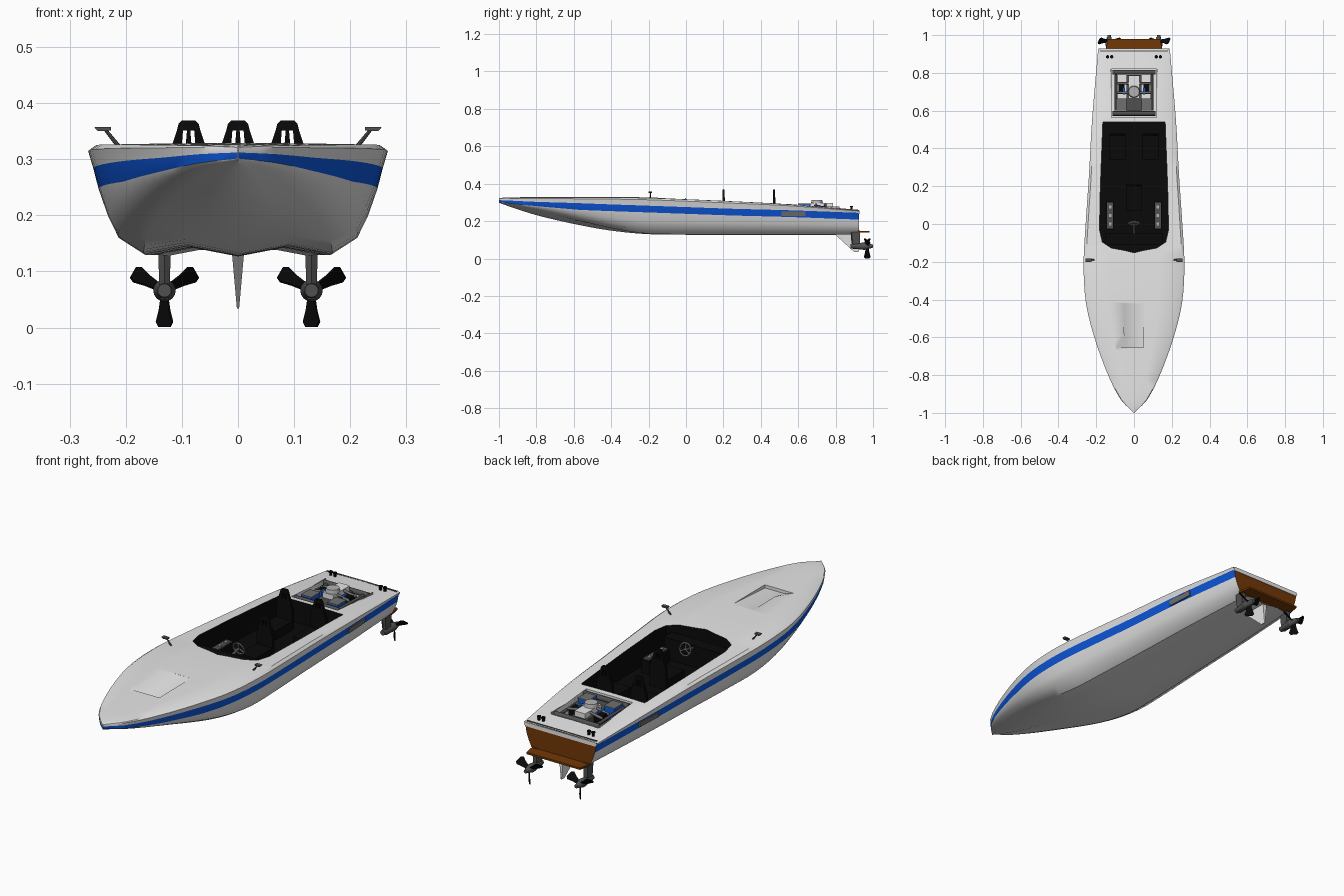
import bpy, bmesh, math
from mathutils import Matrix, Vector

if "Cube" in bpy.data.objects:
    bpy.data.objects.remove(bpy.data.objects["Cube"])


def material(name, r, g, b):
    m = bpy.data.materials.new(name)
    m.diffuse_color = (r, g, b, 1)
    m.use_nodes = True
    m.node_tree.nodes["Principled BSDF"].inputs["Base Color"].default_value = m.diffuse_color
    return m


WHITE = material("white_paint", 0.9, 0.9, 0.9)
BLUE = material("blue_stripe", 0.004, 0.1, 0.75)
BLACK = material("black_trim", 0.003, 0.003, 0.003)
GRAY = material("dark_gray_metal", 0.08, 0.08, 0.08)
VENT = material("vent_gray", 0.16, 0.16, 0.165)
STEEL = material("light_steel", 0.45, 0.45, 0.46)
BROWN = material("varnished_wood", 0.17, 0.04, 0.002)


def finish(obj, angle=35):
    bpy.ops.object.select_all(action='DESELECT')
    bpy.context.view_layer.objects.active = obj
    obj.select_set(True)
    bpy.ops.object.shade_smooth_by_angle(angle=math.radians(angle))
    return obj


def loft(name, rings, mats, rule=None):
    """Skin closed rings of equal length and cap both ends."""
    bm = bmesh.new()
    vs = [[bm.verts.new(p) for p in ring] for ring in rings]
    n = len(rings[0])
    for a, b in zip(vs, vs[1:]):
        for i in range(n):
            f = bm.faces.new((a[i], a[(i + 1) % n], b[(i + 1) % n], b[i]))
            f.material_index = rule(i) if rule else 0
    bm.faces.new(vs[0])
    end = bm.faces.new(vs[-1])
    end.material_index = rule(-1) if rule else 0
    bmesh.ops.recalc_face_normals(bm, faces=bm.faces)
    me = bpy.data.meshes.new(name)
    bm.to_mesh(me)
    bm.free()
    for m in mats:
        me.materials.append(m)
    obj = bpy.data.objects.new(name, me)
    bpy.context.collection.objects.link(obj)
    return finish(obj)


def box(name, x0, x1, y0, y1, z0, z1, mat):
    ring = [(x0, y0), (x1, y0), (x1, y1), (x0, y1)]
    return loft(name, [[(x, y, z) for x, y in ring] for z in (z0, z1)], [mat])


def rod(name, a, b, r0, r1, mat, n=12):
    a, b = Vector(a), Vector(b)
    q = (b - a).to_track_quat('Z', 'Y')
    circ = [Vector((math.cos(t), math.sin(t), 0)) for t in (math.tau * i / n for i in range(n))]
    return loft(name, [[p + q @ (c * r) for c in circ] for p, r in ((a, r0), (b, r1))], [mat])


def panel(name, outline, y, depth, mat):
    """Outline in x, z extruded along y."""
    return loft(name, [[(x, yy, z) for x, z in outline] for yy in (y, y + depth)], [mat])


# Hull stations: y, half width, keel height, deck height, stripe top
STATIONS = [(-1.0, .0012, .298, .322, .312), (-.93, .07, .273, .325, .309),
            (-.8, .137, .232, .326, .303), (-.6, .21, .185, .327, .297),
            (-.42, .254, .152, .327, .290), (-.22, .267, .131, .325, .283),
            (0, .256, .127, .317, .275), (.25, .239, .127, .306, .266),
            (.55, .222, .127, .290, .258), (.925, .19, .127, .258, .244)]


def station(y):
    """Smooth interpolation between the stations."""
    k = max(i for i in range(len(STATIONS) - 1) if STATIONS[i][0] <= y + 1e-6)
    p, q = STATIONS[k], STATIONS[k + 1]
    o, r = STATIONS[max(k - 1, 0)], STATIONS[min(k + 2, len(STATIONS) - 1)]
    h = q[0] - p[0]
    t = (y - p[0]) / h
    out = []
    for j in range(1, 5):
        m0 = (q[j] - o[j]) / (q[0] - o[0]) * h
        m1 = (r[j] - p[j]) / (r[0] - p[0]) * h
        out.append((2*t**3 - 3*t*t + 1) * p[j] + (t**3 - 2*t*t + t) * m0
                   + (3*t*t - 2*t**3) * q[j] + (t**3 - t*t) * m1)
    return out


def hull_ring(y):
    w, zk, zd, zt = station(y)
    t = min(1, (y + 1) / 0.85)
    s = t * t * (3 - 2 * t)
    zb = zt - min(.036, .011 + .05 * t)
    h = zb - zk
    mix = lambda a, b: a + (b - a) * s
    half = [(0, zk), (.34 * w, zk + mix(.32, .15) * h), (.63 * w, zk + mix(.56, .02) * h),
            (.8 * w, zk + mix(.72, .27) * h), (.87 * w, zk + mix(.84, .6) * h),
            (mix(.94, .93) * w, zb), (.965 * w, zt), (w, zd - .25 * (zd - zt)),
            (.95 * w, zd - .001), (.5 * w, zd + .001), (0, zd + .002)]
    return [(x, y, z) for x, z in half] + [(-x, y, z) for x, z in half[-2:0:-1]]


def hull_color(i):
    return 2 if i < 0 else 1 if i in (5, 14) else 0


ys = [-1, -.985, -.96] + [-.93 + i * 1.855 / 36 for i in range(37)]
ys[-1] = .925
hull = loft("hull", [hull_ring(y) for y in ys], [WHITE, BLUE, BROWN], hull_color)


def cut(cutter):
    mod = hull.modifiers.new("cut", 'BOOLEAN')
    mod.operation, mod.solver = 'DIFFERENCE', 'EXACT'
    mod.material_mode = 'TRANSFER'
    mod.object = cutter
    bpy.context.view_layer.objects.active = hull
    bpy.ops.object.modifier_apply(modifier=mod.name)
    bpy.data.objects.remove(cutter)


# Openings: cockpit, engine bay and foredeck air duct
side = [(.165, .54), (.178, .2), (.183, -.03), (.168, -.095), (.12, -.127), (.05, -.14)]
outline = side + [(0, -.152)] + [(-x, y) for x, y in side[::-1]]
cut(loft("cockpit_cutter", [[(x, y, z) for x, y in outline] for z in (.19, .4)], [BLACK]))
cut(box("engine_cutter", -.12, .12, .565, .82, .215, .4, WHITE))
cut(loft("duct_cutter", [[(-.055, -.42, .3285), (.05, -.42, .3285), (.05, -.42, .36), (-.055, -.42, .36)],
                         [(-.05, -.655, .314), (.05, -.655, .314), (.055, -.655, .36), (-.2, -.655, .36)]],
         [WHITE]))
finish(hull, 48)

# Engine bay rim and engine
for s in (-1, 1):
    box("engine_bay_rail", s * .122 - .002, s * .122 + .002, .565, .82, .24, .277, STEEL)
    box("engine_rocker", s * .068 - .026, s * .068 + .026, .6, .665, .22, .289, BLUE)
    box("engine_rocker_lid", s * .068 - .027, s * .068 + .027, .6, .665, .289, .293, VENT)
    box("engine_side_block", s * .066 - .016, s * .066 + .016, .69, .75, .21, .28, BLACK)
    box("engine_side_cap", s * .052 - .005, s * .052 + .005, .685, .72, .21, .286, BLUE)
    rod("exhaust_header", (s * .095, .6, .272), (s * .095, .79, .266), .007, .007, GRAY)
    for y in (.695, .745):
        rod("intake_runner", (s * .015, y, .29), (s * .09, y, .275), .006, .006, VENT)
box("engine_block", -.04, .04, .585, .79, .21, .272, GRAY)
rod("front_cross_pipe", (-.115, .585, .278), (.115, .585, .278), .012, .012, GRAY)
rod("rear_cross_pipe", (-.115, .803, .266), (.115, .803, .266), .012, .012, GRAY)
box("intake_plenum", -.028, .028, .665, .785, .265, .296, WHITE)
rod("air_filter", (0, .7, .296), (0, .7, .312), .032, .028, STEEL, 20)

# Three bucket seats with slotted headrests
for x, y in ((-.088, .465), (.088, .465), (0, .195)):
    box("seat_cushion", x - .042, x + .042, y - .125, y, .19, .232, BLACK)
    panel("seat_back", [(x + a, z) for a, z in ((-.042, .19), (.042, .19), (.042, .28), (.029, .327),
                                                (-.029, .327), (-.042, .28))], y, .014, BLACK)
    for s in (-1, 1):
        panel("headrest_side", [(x + s * a, z) for a, z in ((.012, .327), (.029, .327), (.021, .351),
                                                            (.010, .351))], y, .012, BLACK)
    panel("headrest_middle", [(x - .005, .327), (x + .005, .327), (x + .003, .351), (x - .003, .351)],
          y, .012, BLACK)
    panel("headrest_top", [(x + a, z) for a, z in ((-.021, .351), (.021, .351), (.018, .363), (.012, .369),
                                                   (-.012, .369), (-.018, .363))], y, .012, BLACK)

# Dashboard, steering wheel and side consoles
box("dashboard", -.15, .15, -.11, -.05, .19, .29, BLACK)
rod("steering_column", (0, -.06, .275), (0, .005, .293), .006, .006, GRAY)
bpy.ops.mesh.primitive_torus_add(major_radius=.028, minor_radius=.003, major_segments=24, minor_segments=6,
                                 location=(0, .005, .293), rotation=(math.radians(-75), 0, 0))
wheel = bpy.context.object
wheel.name = "steering_wheel"
wheel.data.materials.append(STEEL)
finish(wheel)
for k in range(3):
    a = math.radians(90 + 120 * k)
    rod("wheel_spoke", (0, .005, .293), (.028 * math.cos(a), .005 - .007 * math.sin(a),
                                         .293 + .027 * math.sin(a)), .003, .003, STEEL, 6)
for s in (-1, 1):
    box("side_console", s * .126 - .02, s * .126 + .02, -.03, .12, .19, .25, BLACK)
    box("console_plate", s * .126 - .016, s * .126 + .016, -.025, .115, .25, .256, GRAY)
    for y in (0, .045, .09):
        box("console_switch", s * .126 - .006, s * .126 + .006, y - .008, y + .008, .256, .26, STEEL)

for s in (-1, 1):
    # Mirrors
    rod("mirror_stalk", (s * .212, -.19, .322), (s * .236, -.19, .352), .004, .003, GRAY, 8)
    panel("mirror_head", [(s * .226, .351), (s * .25, .350), (s * .256, .357), (s * .226, .357)],
          -.2, .018, GRAY)
    # Mooring posts
    for x in (.118, .14):
        rod("mooring_post", (s * x, .885, .255), (s * x, .885, .278), .006, .006, BLACK, 10)
        rod("mooring_post_cap", (s * x, .885, .275), (s * x, .885, .281), .009, .009, BLACK, 10)
    # Hull side vents
    loft("side_vent", [[(s * (.2 + d - (y - .5) * .05), y, z) for d, z in
                        ((0, .226), (.0155, .226), (.0195, .25), (0, .25))] for y in (.51, .64)], [VENT])
    # Drive legs
    x = s * .131
    loft("drive_leg", [[(x - w, y0, z), (x, y0 - .006, z), (x + w, y0, z), (x + w, .93, z), (x - w, .93, z)]
                       for z, y0, w in ((.15, .885, .011), (.09, .89, .010), (.05, .9, .007))], [GRAY])
    rod("propeller_hub", (x, .88, .066), (x, .955, .066), .012, .02, GRAY, 16)
    rod("propeller_cone", (x, .955, .066), (x, 1.0, .066), .02, .008, GRAY, 16)
    # Three pitched propeller blades
    prof = [(-.009, .012), (.009, .012), (.014, .035), (.022, .056), (.015, .065), (-.015, .065),
            (-.022, .056), (-.014, .035)]
    for a in (180, 60, -60):
        M = (Matrix.Translation((x, .969, .066)) @ Matrix.Rotation(math.radians(a), 4, 'Y')
             @ Matrix.Rotation(math.radians(50), 4, 'Z'))
        loft("propeller_blade", [[M @ Vector((u, d, v)) for u, v in prof] for d in (-.002, .002)], [BLACK])

# Centre skeg, stern platform, white transom band and dark stern line
skeg = [(.79, .135, .011), (.9, .034, .002), (.922, .034, .002), (.922, .135, .011)]
loft("skeg", [[(s * w, y, z) for y, z, w in skeg] for s in (-1, 1)], [WHITE])
loft("stern_platform", [[(-.15, .92, z), (.15, .92, z), (.138, .98, z), (-.138, .98, z)]
                        for z in (.138, .147)], [BROWN])
panel("transom_band", [(-.182, .238), (.182, .238), (.188, .25), (.18, .257), (-.18, .257), (-.188, .25)],
      .922, .006, WHITE)
box("stern_line", -.18, .18, .912, .919, .25, .2615, GRAY)
